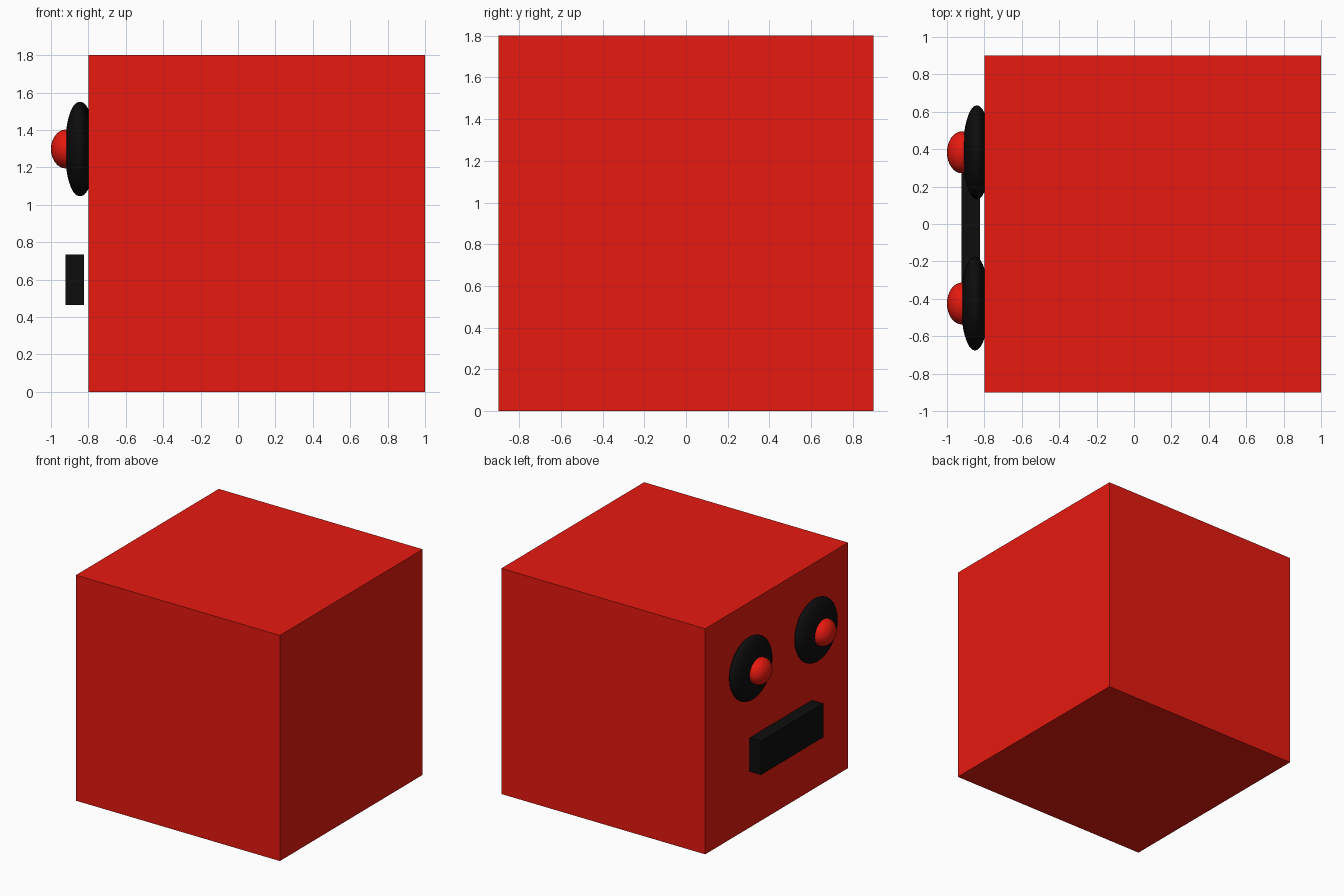
import bpy

if "Cube" in bpy.data.objects:
    bpy.data.objects.remove(bpy.data.objects["Cube"])


def material(name, color):
    mat = bpy.data.materials.new(name)
    mat.diffuse_color = color
    mat.use_nodes = True
    mat.node_tree.nodes["Principled BSDF"].inputs["Base Color"].default_value = mat.diffuse_color
    return mat


red = material("red", (0.8, 0.01, 0.005, 1))
black = material("black", (0.004, 0.004, 0.004, 1))


def finish(name, mat, scale):
    obj = bpy.context.object
    obj.name = name
    obj.scale = scale
    obj.data.materials.append(mat)
    bpy.ops.object.transform_apply(location=False, rotation=False, scale=True)


def box(name, mat, center, size):
    bpy.ops.mesh.primitive_cube_add(size=1, location=center)
    finish(name, mat, size)


def ellipsoid(name, mat, center, radii):
    bpy.ops.mesh.primitive_uv_sphere_add(segments=32, ring_count=16, radius=1, location=center)
    finish(name, mat, radii)
    bpy.ops.object.shade_smooth()


# Head block
box("head", red, (0.1, 0, 0.9), (1.8, 1.8, 1.8))

# Eyes: flattened black discs with red pupils on the -x face
for side, y, x in (("left", 0.383, -0.84), ("right", -0.425, -0.85)):
    ellipsoid(side + "_eye", black, (x, y, 1.298), (0.075, 0.252, 0.252))
    ellipsoid(side + "_pupil", red, (-0.92, y, 1.298), (0.08, 0.112, 0.104))

# Mouth bar, standing just off the face
box("mouth", black, (-0.873, -0.02, 0.6), (0.1, 0.79, 0.27))
